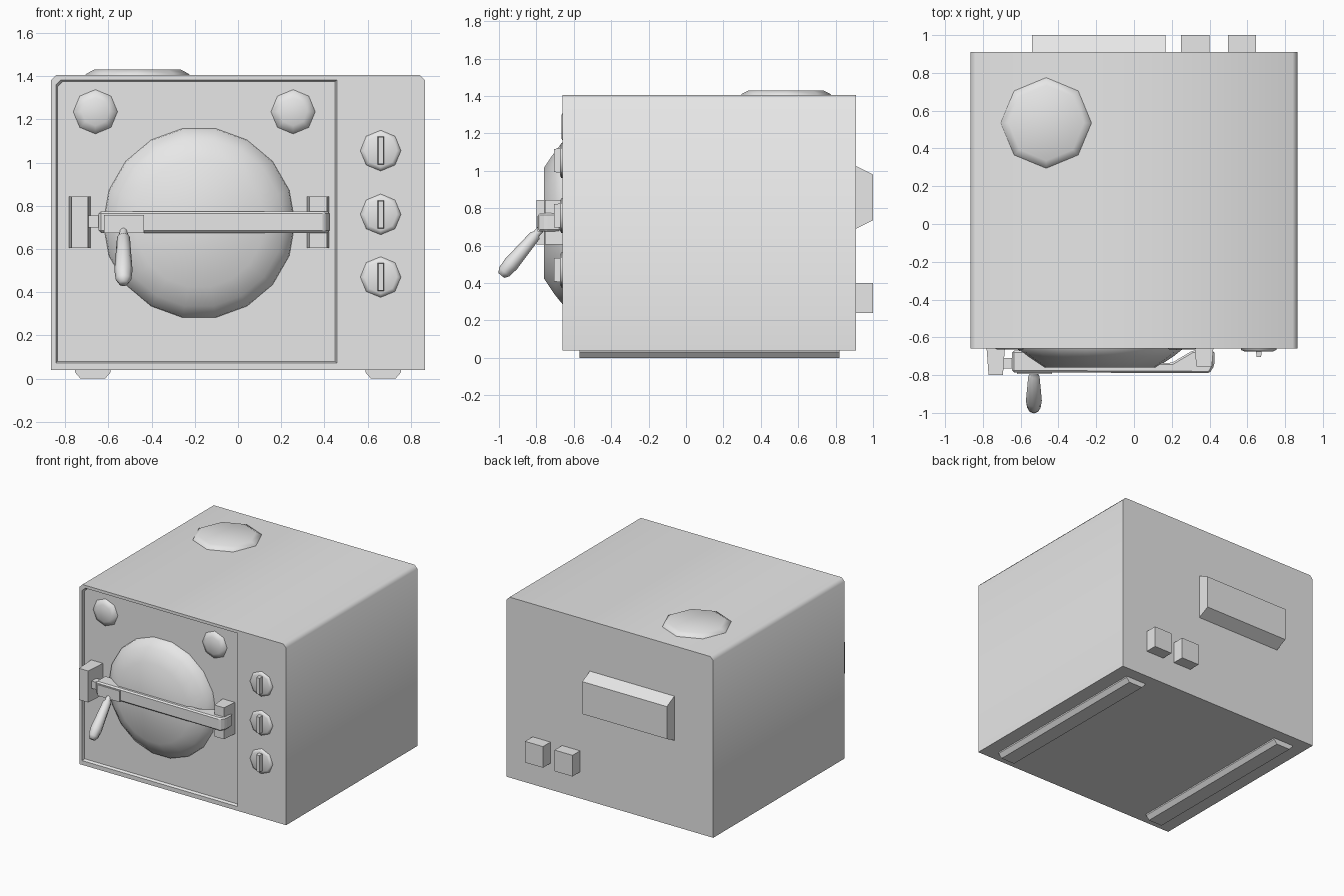
import bpy, bmesh
from math import sin, cos, pi
from mathutils import Vector

old = bpy.data.objects.get("Cube")
if old:
    bpy.data.objects.remove(old, do_unlink=True)

grey = bpy.data.materials.new("light_grey")
grey.use_nodes = True
grey.diffuse_color = (0.8, 0.8, 0.8, 1)
grey.node_tree.nodes["Principled BSDF"].inputs["Base Color"].default_value = (0.8, 0.8, 0.8, 1)


def loft(name, rings):
    """Skin a list of equal point rings and cap both ends."""
    bm = bmesh.new()
    loops = [[bm.verts.new(p) for p in ring] for ring in rings]
    n = len(loops[0])
    for a, b in zip(loops, loops[1:]):
        for i in range(n):
            j = (i + 1) % n
            bm.faces.new((a[i], a[j], b[j], b[i]))
    bm.faces.new(loops[0])
    bm.faces.new(loops[-1])
    bmesh.ops.recalc_face_normals(bm, faces=bm.faces)
    mesh = bpy.data.meshes.new(name)
    bm.to_mesh(mesh)
    bm.free()
    mesh.materials.append(grey)
    obj = bpy.data.objects.new(name, mesh)
    bpy.context.collection.objects.link(obj)
    return obj


def smooth(obj, angle=60):
    bpy.ops.object.select_all(action='DESELECT')
    obj.select_set(True)
    bpy.context.view_layer.objects.active = obj
    bpy.ops.object.shade_smooth_by_angle(angle=angle * pi / 180)


def lathe(name, origin, axis, profile, sides, half_step=False):
    """Turn (height, radius) pairs about an axis that lies in the yz plane."""
    d = Vector(axis).normalized()
    u = Vector((1, 0, 0))
    v = d.cross(u)
    angles = [2 * pi * (i + 0.5 * half_step) / sides for i in range(sides)]
    rings = [[Vector(origin) + d * h + r * (sin(a) * u + cos(a) * v) for a in angles]
             for h, r in profile]
    obj = loft(name, rings)
    smooth(obj)
    return obj


def rect_y(x0, x1, z0, z1, y):
    return [(x0, y, z0), (x1, y, z0), (x1, y, z1), (x0, y, z1)]


def block(name, x0, x1, z0, z1, y0, y1, dx=0, dz=0):
    """Box along y whose far end shrinks by dx and dz on each side."""
    return loft(name, [rect_y(x0, x1, z0, z1, y0),
                       rect_y(x0 + dx, x1 - dx, z0 + dz, z1 - dz, y1)])


# Housing with chamfered top edges
half = [(0.865, 0.04), (0.865, 1.38), (0.84, 1.405)]
outline = half + [(-x, z) for x, z in reversed(half)]
body = loft("housing", [[(x, y, z) for x, z in outline] for y in (-0.66, 0.91)])

# Shallow front recess with sloped sides and one clipped corner
def recess_ring(y, g):
    return [(x, y, z) for x, z in
            [(-0.835 - g, 0.08 - g), (0.45 + g, 0.08 - g), (0.45 + g, 1.375 + g),
             (-0.81 - g, 1.375 + g), (-0.835 - g, 1.35 + g)]]

cutter = loft("recess_cutter", [recess_ring(-0.68, 0.012), recess_ring(-0.66, 0.008),
                                recess_ring(-0.64, 0)])
cutter.hide_render = True
mod = body.modifiers.new("recess", 'BOOLEAN')
mod.operation = 'DIFFERENCE'
mod.solver = 'EXACT'
mod.object = cutter
bpy.context.view_layer.objects.active = body
bpy.ops.object.modifier_apply(modifier=mod.name)
bpy.data.objects.remove(cutter, do_unlink=True)
smooth(body)

# Domed round door
front = (0, -1, 0)
lathe("round_door", (-0.18, -0.635, 0.72), front,
      [(0, 0.445), (0.025, 0.44), (0.065, 0.39), (0.125, 0.30)], 18, True)

# Caps in the upper corners of the front panel
for side, x in (("right", -0.66), ("left", 0.255)):
    lathe(side + "_panel_cap", (x, -0.635, 1.235), front,
          [(0, 0.104), (0.012, 0.10), (0.03, 0.065)], 8)

# Control dials with grip bars
for i, z in enumerate((1.055, 0.76, 0.47)):
    lathe(f"dial_{i + 1}", (0.66, -0.655, z), front, [(0, 0.095), (0.012, 0.093), (0.02, 0.075)], 8)
    block(f"dial_grip_{i + 1}", 0.645, 0.677, z - 0.066, z + 0.066, -0.66, -0.705, 0.004, 0.004)

# Door hinge brackets
block("right_bracket", -0.782, -0.682, 0.605, 0.843, -0.635, -0.80, 0.012, 0)
block("left_bracket", 0.32, 0.422, 0.605, 0.843, -0.635, -0.755, 0.01, 0)

# Locking bar, thicker at both ends
plan = [(-0.645, -0.67), (-0.645, -0.785), (0.40, -0.79), (0.425, -0.75), (0.425, -0.67),
        (0.31, -0.67), (0.2, -0.735), (-0.40, -0.735), (-0.46, -0.67)]
bar = loft("locking_bar", [[(x, y, z) for x, y in plan] for z in (0.675, 0.773)])
bevel = bar.modifiers.new("soft_edges", 'BEVEL')
bevel.width = 0.01
block("latch_block", -0.62, -0.435, 0.675, 0.758, -0.70, -0.795)
block("hinge_pin", -0.70, -0.63, 0.70, 0.755, -0.71, -0.765)

# Slanted lever
lathe("lever", (-0.53, -0.755, 0.715), (0, -0.22, -0.26),
      [(0, 0.02), (0.07, 0.02), (0.08, 0.03), (0.28, 0.042), (0.335, 0.036), (0.36, 0.02)], 8)

# Top filler cap
lathe("top_cap", (-0.465, 0.535, 1.40), (0, 0, 1), [(0, 0.242), (0.01, 0.238), (0.03, 0.20)], 8)

# Rear fittings
block("rear_vent", -0.54, 0.168, 0.685, 1.03, 0.90, 1.0, 0, 0.05)
for i, x in enumerate((0.25, 0.497)):
    block(f"rear_connector_{i + 1}", x, x + 0.15, 0.24, 0.40, 0.90, 1.0)

# Long runner feet
for side, x in (("right", -0.672), ("left", 0.672)):
    loft(side + "_foot", [[(x - w, -0.57, z), (x + w, -0.57, z), (x + w, 0.82, z), (x - w, 0.82, z)]
                          for w, z in ((0.057, 0), (0.083, 0.03), (0.083, 0.045))])
